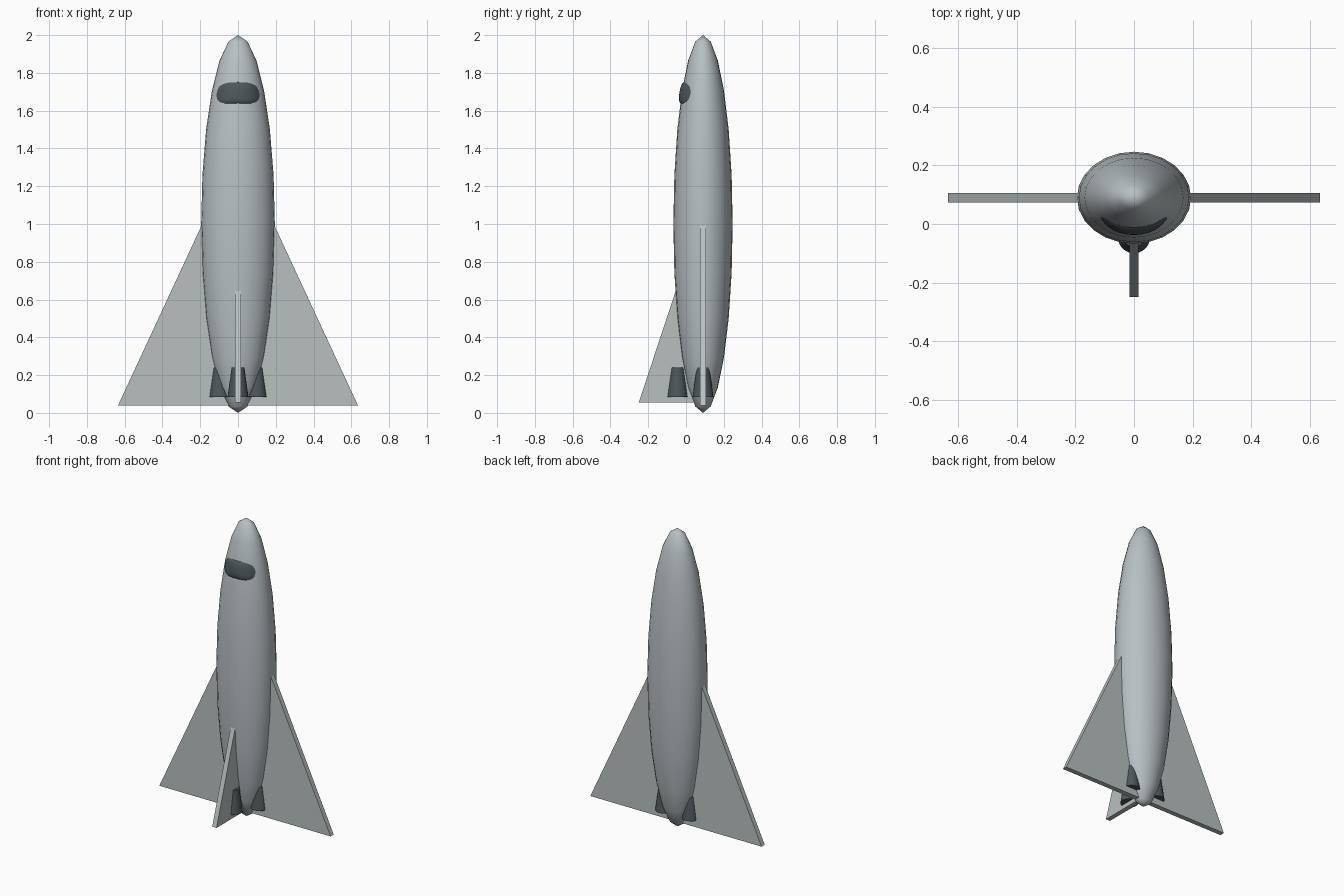
import bpy, bmesh, math
from mathutils import Vector

cube = bpy.data.objects.get("Cube")
if cube:
    bpy.data.objects.remove(cube, do_unlink=True)

AXIS_Y = 0.09                       # fuselage axis
RX, RY, RZ = 0.195, 0.157, 1.0      # fuselage radii


def material(name, rgb):
    m = bpy.data.materials.new(name)
    m.use_nodes = True
    m.diffuse_color = (*rgb, 1)
    m.node_tree.nodes["Principled BSDF"].inputs["Base Color"].default_value = (*rgb, 1)
    return m


hull_grey = material("hull grey", (0.48, 0.53, 0.55))
fin_grey = material("fin grey", (0.48, 0.53, 0.53))
dark_grey = material("dark grey", (0.075, 0.095, 0.105))


def finish(name, bm, mat, smooth=False):
    bmesh.ops.recalc_face_normals(bm, faces=bm.faces)
    mesh = bpy.data.meshes.new(name)
    bm.to_mesh(mesh)
    bm.free()
    mesh.materials.append(mat)
    ob = bpy.data.objects.new(name, mesh)
    bpy.context.collection.objects.link(ob)
    if smooth:
        bpy.ops.object.select_all(action="DESELECT")
        ob.select_set(True)
        bpy.context.view_layer.objects.active = ob
        bpy.ops.object.shade_smooth_by_angle(angle=math.radians(40))
    return ob


def plate(name, outline, thickness_vec):
    """Flat fin: an outline extruded evenly to both sides."""
    bm = bmesh.new()
    t = Vector(thickness_vec)
    face = bm.faces.new([bm.verts.new(Vector(p) - t / 2) for p in outline])
    new = bmesh.ops.extrude_face_region(bm, geom=[face])["geom"]
    bmesh.ops.translate(bm, vec=t, verts=[v for v in new if isinstance(v, bmesh.types.BMVert)])
    return finish(name, bm, fin_grey)


# Fuselage: a stretched sphere
bm = bmesh.new()
bmesh.ops.create_uvsphere(bm, u_segments=24, v_segments=12, radius=1)
bmesh.ops.scale(bm, vec=(RX, RY, RZ), verts=bm.verts)
bmesh.ops.translate(bm, vec=(0, AXIS_Y, 1), verts=bm.verts)
finish("fuselage", bm, hull_grey, smooth=True)

# Wings and belly fin
for side, s in (("left", 1), ("right", -1)):
    plate(side + "_wing",
          [(0, AXIS_Y, 0.04), (s * 0.635, AXIS_Y, 0.04), (s * 0.18, AXIS_Y, 1.02), (0, AXIS_Y, 1.02)],
          (0, 0.033, 0))
plate("front_fin", [(0, AXIS_Y, 0.055), (0, -0.25, 0.055), (0, -0.04, 0.69), (0, AXIS_Y, 0.69)],
      (0.032, 0, 0))

# Engine nozzles
for name, x, y in (("left", 0.098, AXIS_Y), ("right", -0.098, AXIS_Y), ("front", 0, -0.045)):
    bm = bmesh.new()
    bmesh.ops.create_cone(bm, cap_ends=True, segments=24, radius1=0.055, radius2=0.034, depth=0.155)
    bmesh.ops.translate(bm, vec=(x, y, 0.1625), verts=bm.verts)
    finish(name + "_nozzle", bm, dark_grey, smooth=True)

# Cockpit window: a rounded patch wrapped on the nose, bulging slightly
STEPS, RINGS = 48, 8


def window_point(ring, step):
    r, a = ring / RINGS, 2 * math.pi * step / STEPS
    c, s = math.cos(a), math.sin(a)
    x = 0.113 * r * math.copysign(abs(c) ** 0.6, c)
    z = 1.695 + 0.056 * r * math.copysign(abs(s) ** 0.75, s)
    z -= 0.012 * (x / 0.113) ** 2 * (1 if s < 0.5 else 0.6)
    depth = RY * math.sqrt(1 - (x / RX) ** 2 - ((z - 1) / RZ) ** 2)
    return (x, AXIS_Y - depth - 0.012 * math.sqrt(1 - r * r) + 0.002 * r ** 4, z)


bm = bmesh.new()
centre = bm.verts.new(window_point(0, 0))
rings = [[bm.verts.new(window_point(k, i)) for i in range(STEPS)] for k in range(1, RINGS + 1)]
for i in range(STEPS):
    j = (i + 1) % STEPS
    bm.faces.new((centre, rings[0][i], rings[0][j]))
    for inner, outer in zip(rings, rings[1:]):
        bm.faces.new((inner[i], outer[i], outer[j], inner[j]))
# close the hidden back so the patch is solid
bm.faces.new(rings[-1])
finish("cockpit_window", bm, dark_grey, smooth=True)
